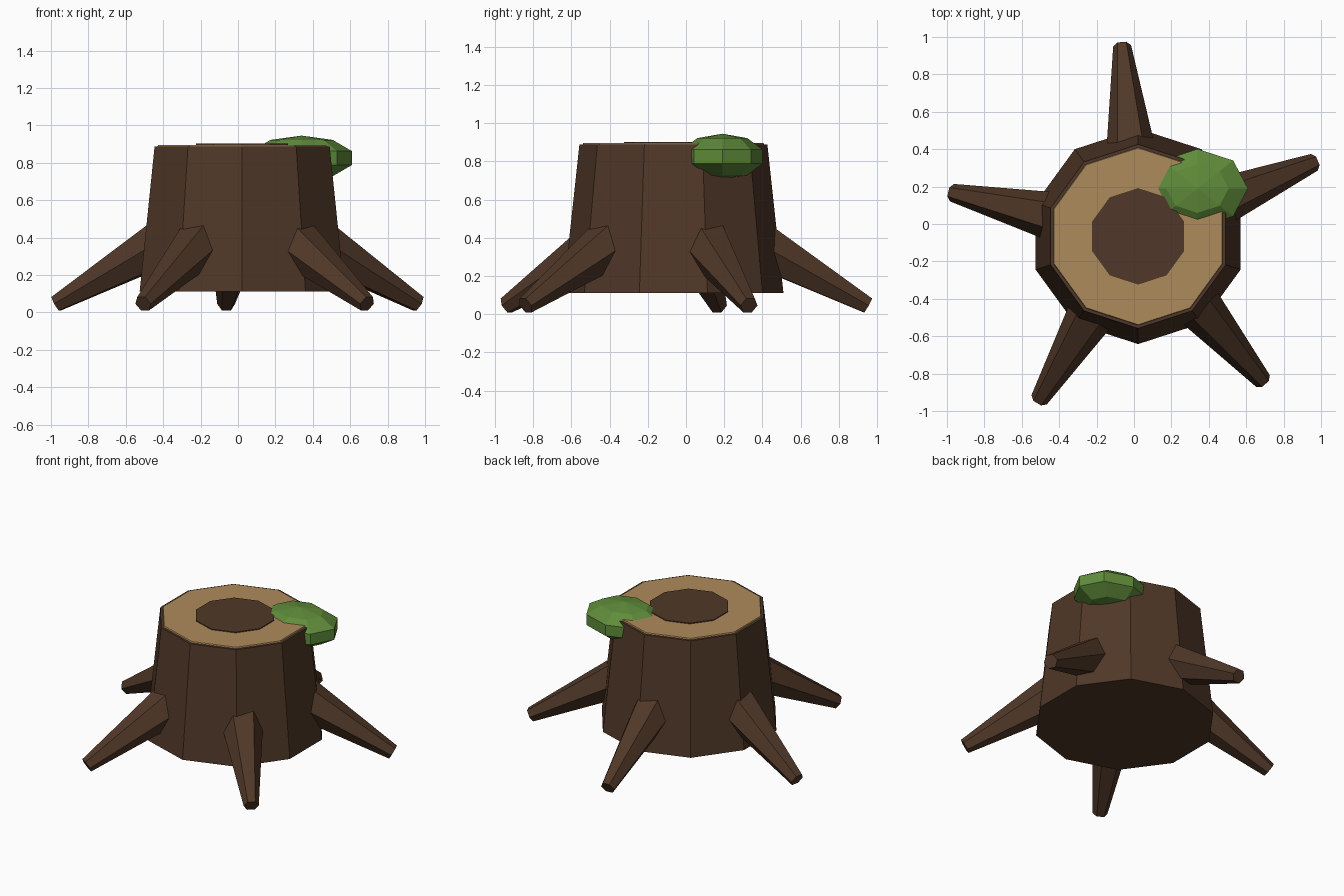
import bpy, math
from mathutils import Vector, Matrix

if "Cube" in bpy.data.objects:
    bpy.data.objects.remove(bpy.data.objects["Cube"])

CX, CY = 0.022, -0.066   # trunk axis


def material(name, rgb):
    m = bpy.data.materials.new(name)
    m.diffuse_color = (*rgb, 1)
    m.use_nodes = True
    m.node_tree.nodes["Principled BSDF"].inputs["Base Color"].default_value = m.diffuse_color
    return m


bark = material("bark brown", (0.080, 0.039, 0.021))
wood = material("cut wood tan", (0.42, 0.26, 0.105))
green = material("moss green", (0.115, 0.26, 0.042))


def frustum(name, sides, start, end, r1, r2, mat, turn=0.0):
    """Tapered prism between two points; turn rotates the cross-section."""
    start, end = Vector(start), Vector(end)
    axis = (end - start).normalized()
    bpy.ops.mesh.primitive_cone_add(vertices=sides, radius1=r1, radius2=r2,
                                    depth=(end - start).length)
    ob = bpy.context.object
    ob.name = name
    side = Vector((-axis.y, axis.x, 0))
    side = side.normalized() if side.length > 1e-4 else Vector((1, 0, 0))
    up = axis.cross(side)
    frame = Matrix((side, up, axis)).transposed().to_4x4()
    ob.data.transform(Matrix.Translation((start + end) / 2) @ frame
                      @ Matrix.Rotation(turn, 4, 'Z'))
    ob.data.materials.append(mat)
    return ob


# trunk, cut face and dark heartwood
frustum("trunk", 10, (CX, CY, 0.112), (CX, CY, 0.888), 0.576, 0.492, bark)
frustum("cut_face", 10, (CX, CY, 0.87), (CX, CY, 0.896), 0.482, 0.472, wood)
frustum("heartwood", 10, (CX, CY, 0.892), (CX, CY, 0.902), 0.258, 0.258, bark)

# five hexagonal roots spread evenly, sloping down to the ground
for i in range(5):
    a = math.radians(22.8 + 72 * i)
    d = Vector((math.cos(a), math.sin(a), 0))
    c = Vector((CX, CY, 0))
    frustum(f"root_{i + 1}", 6, c + d * 0.33 + Vector((0, 0, 0.432)),
            c + d * 1.022 + Vector((0, 0, 0.046)), 0.152, 0.048, bark,
            math.radians(30))

# moss clump on the rim
bpy.ops.mesh.primitive_uv_sphere_add(segments=8, ring_count=5, radius=1)
moss = bpy.context.object
moss.name = "moss"
moss.data.transform(Matrix.Translation((0.34, 0.19, 0.825))
                    @ Matrix.Diagonal((0.283, 0.222, 0.12, 1)))
moss.data.materials.append(green)
